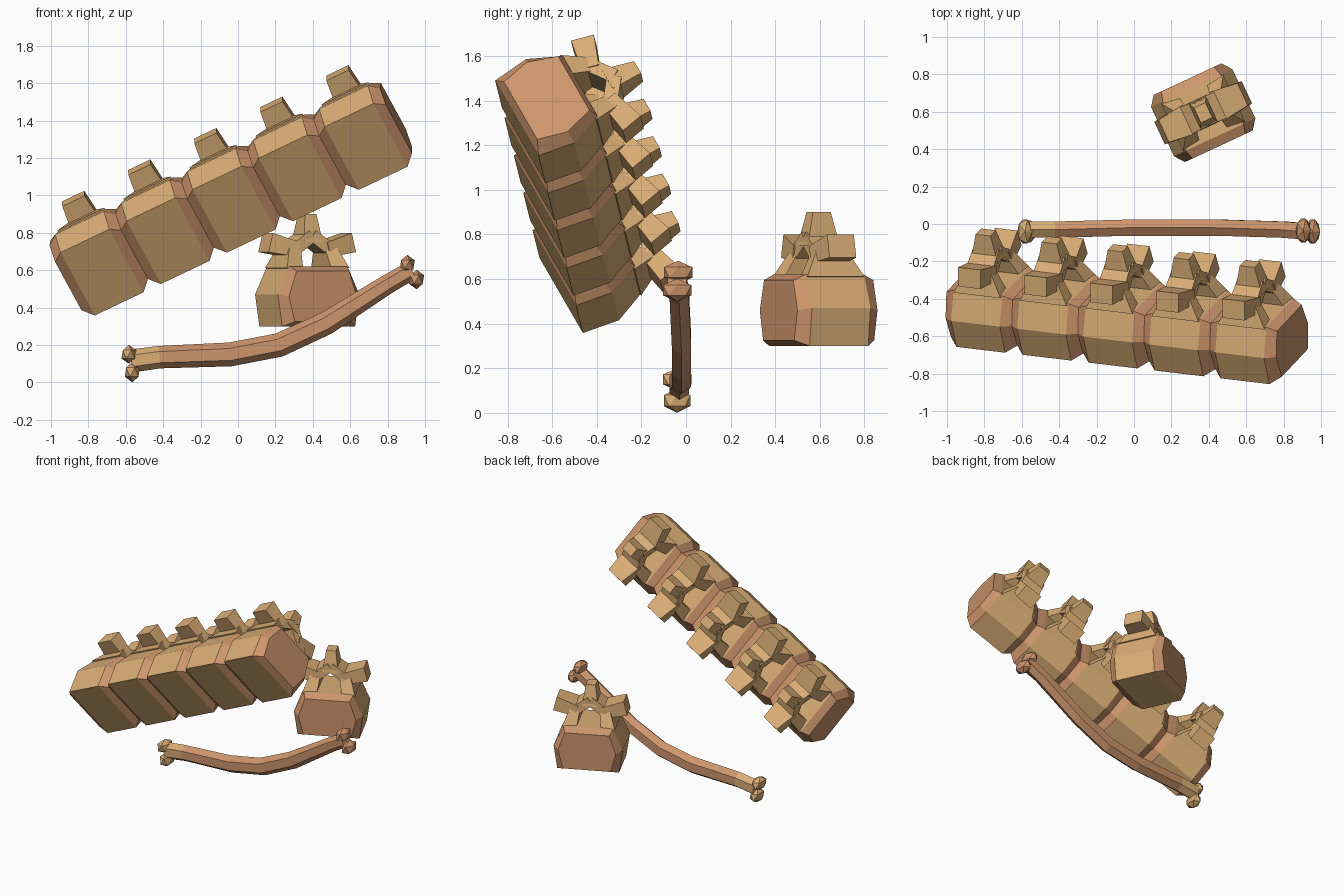
import bpy, bmesh, math
from mathutils import Vector, Matrix

if "Cube" in bpy.data.objects:
    bpy.data.objects.remove(bpy.data.objects["Cube"])


def material(name, rgb):
    m = bpy.data.materials.new(name)
    m.diffuse_color = (*rgb, 1)
    m.use_nodes = True
    m.node_tree.nodes["Principled BSDF"].inputs["Base Color"].default_value = m.diffuse_color
    return m


BONE = material("tan_bone", (0.70, 0.42, 0.18))
PINK = material("pink_bone", (0.61, 0.30, 0.15))


def loft(bm, rings, mats):
    """Skin closed rings; mats holds start cap, each band, end cap."""
    rows = [[bm.verts.new(p) for p in r] for r in rings]
    n = len(rows[0])
    bm.faces.new(rows[0]).material_index = mats[0]
    bm.faces.new(rows[-1]).material_index = mats[-1]
    for k, (a, b) in enumerate(zip(rows, rows[1:])):
        for i in range(n):
            j = (i + 1) % n
            bm.faces.new((a[i], a[j], b[j], b[i])).material_index = mats[k + 1]


def finish(bm, name):
    bmesh.ops.recalc_face_normals(bm, faces=bm.faces)
    me = bpy.data.meshes.new(name)
    bm.to_mesh(me)
    bm.free()
    me.materials.append(BONE)
    me.materials.append(PINK)
    return me


def add(name, me, mat=Matrix()):
    ob = bpy.data.objects.new(name, me)
    ob.matrix_world = mat
    bpy.context.collection.objects.link(ob)
    return ob


def bar(bm, p0, p1, half0, half1):
    """Tapered four-sided bar in the x-z plane; half = (in-plane, along y)."""
    p0, p1 = Vector((p0[0], 0, p0[1])), Vector((p1[0], 0, p1[1]))
    d = (p1 - p0).normalized()
    n, y = Vector((-d.z, 0, d.x)), Vector((0, 1, 0))
    rings = [[p + n * (i * h[0]) + y * (j * h[1])
              for i, j in ((-1, -1), (1, -1), (1, 1), (-1, 1))]
             for p, h in ((p0, half0), (p1, half1))]
    loft(bm, rings, [0, 0, 0])


def vertebra_mesh():
    bm = bmesh.new()
    # six-sided body, spine axis along y, pink tapered ends
    outer = [(0.17, 0), (0.24, -0.15), (0.215, -0.32)]
    inner = [(0.155, -0.025), (0.20, -0.16), (0.165, -0.295)]

    def ring(half, y):
        return [(x, y, z) for x, z in half] + [(-x, y, z) for x, z in half[::-1]]

    loft(bm, [ring(inner, -0.198), ring(outer, -0.145),
              ring(outer, 0.145), ring(inner, 0.198)], [1, 1, 0, 1, 1])
    # arch and side processes, mirrored
    for s in (-1, 1):
        bar(bm, (s * 0.135, -0.02), (s * 0.105, 0.10), (0.05, 0.14), (0.035, 0.075))
        bar(bm, (s * 0.12, 0.08), (0, 0.165), (0.033, 0.08), (0.033, 0.075))
        bar(bm, (s * 0.09, 0.09), (s * 0.245, 0.128), (0.04, 0.085), (0.053, 0.066))
    # rear process
    bar(bm, (0, 0.13), (0, 0.28), (0.055, 0.08), (0.034, 0.044))
    return finish(bm, "vertebra")


vertebra = vertebra_mesh()

# spine of five vertebrae, leaning and rolled
step = Vector((0.353, -0.042, 0.168))
a = step.normalized()
w = Vector((-0.11, 0.885, 0.452))
w = (w - a * w.dot(a)).normalized()
s = a.cross(w)
rot = Matrix((s, a, w)).transposed().to_4x4()
last = Vector((0.65, -0.46, 1.405))
for i in range(5):
    add(f"spine_vertebra_{i + 1}", vertebra,
        Matrix.Translation(last - step * (4 - i)) @ rot)

# single loose vertebra
add("loose_vertebra", vertebra,
    Matrix.Translation((0.37, 0.595, 0.62)) @ Matrix.Rotation(math.radians(25), 4, 'Z'))

# curved long bone: six-sided sweep, tan near its left end
path = [Vector(p) for p in ((-0.57, -0.03, 0.115), (-0.42, -0.03, 0.135),
                            (-0.04, -0.02, 0.15), (0.22, -0.02, 0.20),
                            (0.47, -0.02, 0.315), (0.80, -0.03, 0.525),
                            (0.93, -0.04, 0.60))]
size = [0.062, 0.06, 0.064, 0.064, 0.062, 0.052, 0.05]
rings = []
for k, p in enumerate(path):
    d = (path[min(k + 1, 6)] - path[max(k - 1, 0)]).normalized()
    side = Vector((0, 1, 0))
    up = d.cross(side).normalized()
    rings.append([p + up * (size[k] * math.sin(t)) + side * (0.05 * math.cos(t))
                  for t in (math.radians(60 * i + 30) for i in range(6))])
bm = bmesh.new()
loft(bm, rings, [0, 0, 1, 1, 1, 1, 1, 1])
finish_mesh = finish(bm, "long_bone")
add("long_bone", finish_mesh)

# paired knobs on both ends of the long bone
knobs = [((-0.583, -0.04, 0.15), (0.045, 0.075, 0.05), 0),
         ((-0.565, -0.04, 0.055), (0.045, 0.07, 0.055), 0),
         ((0.905, -0.035, 0.63), (0.045, 0.075, 0.052), 1),
         ((0.955, -0.04, 0.55), (0.045, 0.075, 0.052), 1)]
for i, (pos, scale, mat) in enumerate(knobs):
    bm = bmesh.new()
    bmesh.ops.create_icosphere(bm, subdivisions=1, radius=1)
    bmesh.ops.scale(bm, vec=scale, verts=bm.verts)
    for f in bm.faces:
        f.material_index = mat
    add(f"long_bone_knob_{i + 1}", finish(bm, "knob"), Matrix.Translation(pos))
